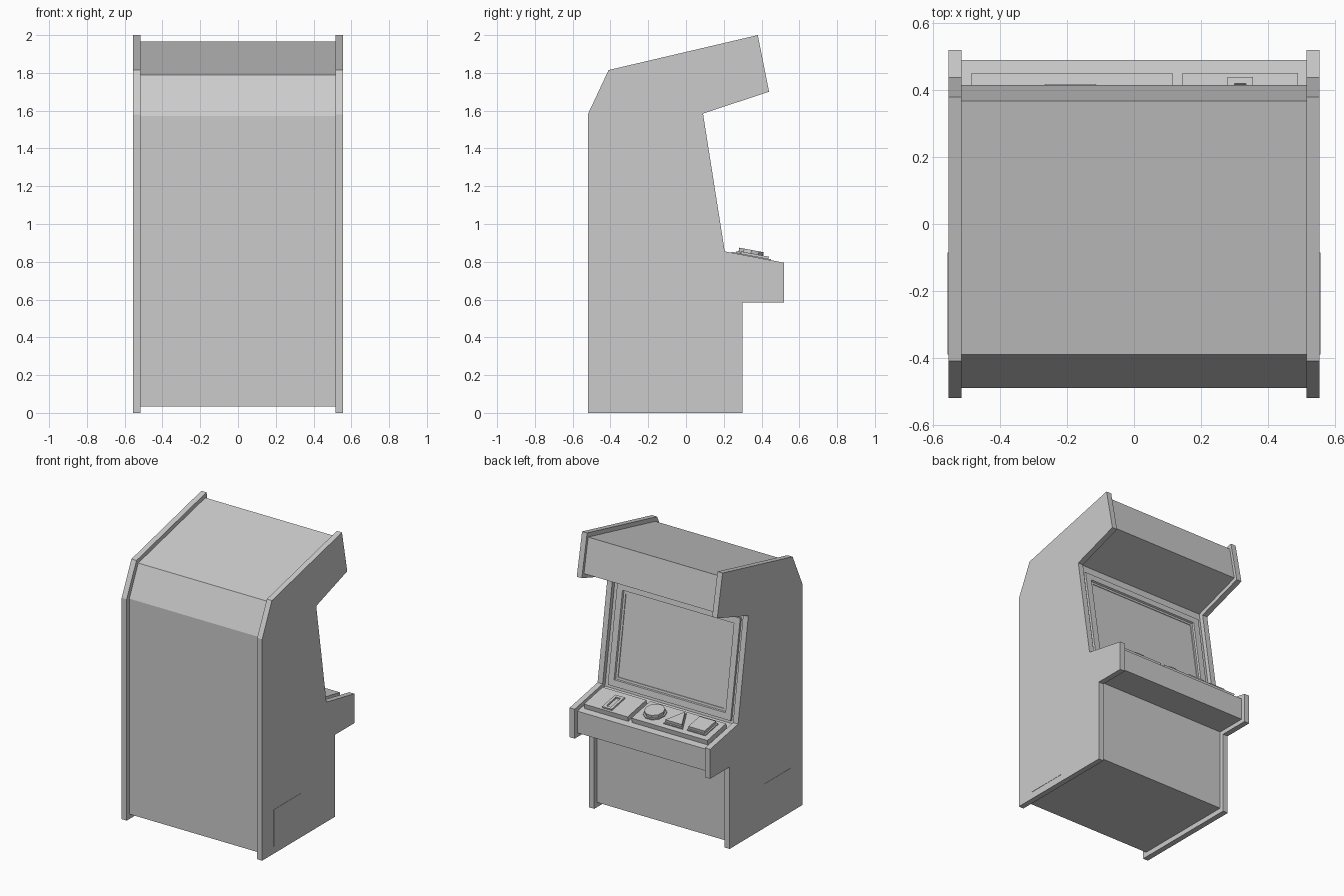
import bpy
import bmesh
from math import cos, sin, pi
from mathutils import Vector

default = bpy.data.objects.get("Cube")
if default:
    bpy.data.objects.remove(default, do_unlink=True)

# Single plain grey finish
grey = bpy.data.materials.new("plain_grey")
grey.use_nodes = True
colour = (0.6, 0.6, 0.6, 1)
grey.diffuse_color = colour
grey.node_tree.nodes["Principled BSDF"].inputs["Base Color"].default_value = colour


def slab(name, outline, frame, low, high, insets=()):
    """Extrude a 2D outline along the frame normal, then step its top face in or out."""
    origin, u, v, n = frame
    bm = bmesh.new()
    points = [origin + u * a + v * b for a, b in outline]
    bottom = [bm.verts.new(p + n * low) for p in points]
    top = [bm.verts.new(p + n * high) for p in points]
    bm.faces.new(bottom)
    cap = bm.faces.new(top)
    for i in range(len(points)):
        j = (i + 1) % len(points)
        bm.faces.new((bottom[i], bottom[j], top[j], top[i]))
    bmesh.ops.recalc_face_normals(bm, faces=bm.faces[:])
    for thickness, depth in insets:
        bmesh.ops.inset_individual(bm, faces=[cap], thickness=thickness,
                                   depth=depth, use_even_offset=True)
    mesh = bpy.data.meshes.new(name)
    bm.to_mesh(mesh)
    bm.free()
    mesh.materials.append(grey)
    obj = bpy.data.objects.new(name, mesh)
    bpy.context.collection.objects.link(obj)
    return obj


def rect(x0, x1, y0, y1):
    return [(x0, y0), (x1, y0), (x1, y1), (x0, y1)]


def scaled(points, centre, size):
    return [(centre[0] + a * size, centre[1] + b * size) for a, b in points]


def sloped_frame(start, end):
    """Frame across the cabinet whose second axis runs from start to end in y, z."""
    origin = Vector((0, *start))
    v = (Vector((0, *end)) - origin).normalized()
    u = Vector((1, 0, 0))
    n = u.cross(v)
    if n.y < 0:
        n = -n
    return origin, u, v, n


side_frame = (Vector(), Vector((0, 1, 0)), Vector((0, 0, 1)), Vector((1, 0, 0)))

# Side panels
side_profile = [(-.52, 0), (.30, 0), (.30, .585), (.52, .585), (.52, .795),
                (.205, .855), (.09, 1.585), (.44, 1.70), (.38, 2.0),
                (-.41, 1.815), (-.52, 1.58)]
for side, sign in (("left", 1), ("right", -1)):
    slab(side + "_side_panel", side_profile, side_frame, sign * .515, sign * .555)
    slab(side + "_access_hatch", rect(-.39, -.085, .05, .315), side_frame,
         sign * .553, sign * .557)

# Cabinet body, set back from the panel edges
body_profile = [(-.49, .035), (.27, .035), (.27, .615), (.49, .615), (.49, .77),
                (.178, .83), (.056, 1.606), (.415, 1.723), (.368, 1.966),
                (-.39, 1.789), (-.49, 1.573)]
slab("cabinet_body", body_profile, side_frame, -.516, .516)

# Screen surround stepping down to the recessed screen
screen_frame = sloped_frame((.205, .855), (.09, 1.585))
slab("screen_bezel", rect(-.485, .485, .0, .70), screen_frame, -.035, -.015,
     [(.045, 0), (.004, -.012), (.016, 0), (.002, -.006)])

# Control deck plates
deck_frame = sloped_frame((.205, .855), (.52, .795))
slab("button_plate", rect(-.485, .115, .035, .25), deck_frame, -.035, .005)
slab("coin_plate", rect(.145, .49, .035, .25), deck_frame, -.035, .005)

# Coin slot with a sunken slit
slab("coin_slot", rect(.28, .355, .085, .235), deck_frame, 0, .016,
     [(.02, 0), (.001, -.012)])

# Buttons, each on a slightly wider collar
decagon = [(sin((i + .5) * pi / 5), cos((i + .5) * pi / 5)) for i in range(10)]
triangle = [(-1, 1), (1, 1), (0, -1)]
square = rect(-1, 1, -1, 1)
buttons = [("round", decagon, (.005, .138), .068),
           ("triangle", triangle, (-.19, .138), .066),
           ("square", square, (-.37, .138), .064)]
for label, shape, centre, size in buttons:
    slab(label + "_collar", scaled(shape, centre, size * 1.15), deck_frame, 0, .013)
    slab(label + "_button", scaled(shape, centre, size), deck_frame, .01, .034)
